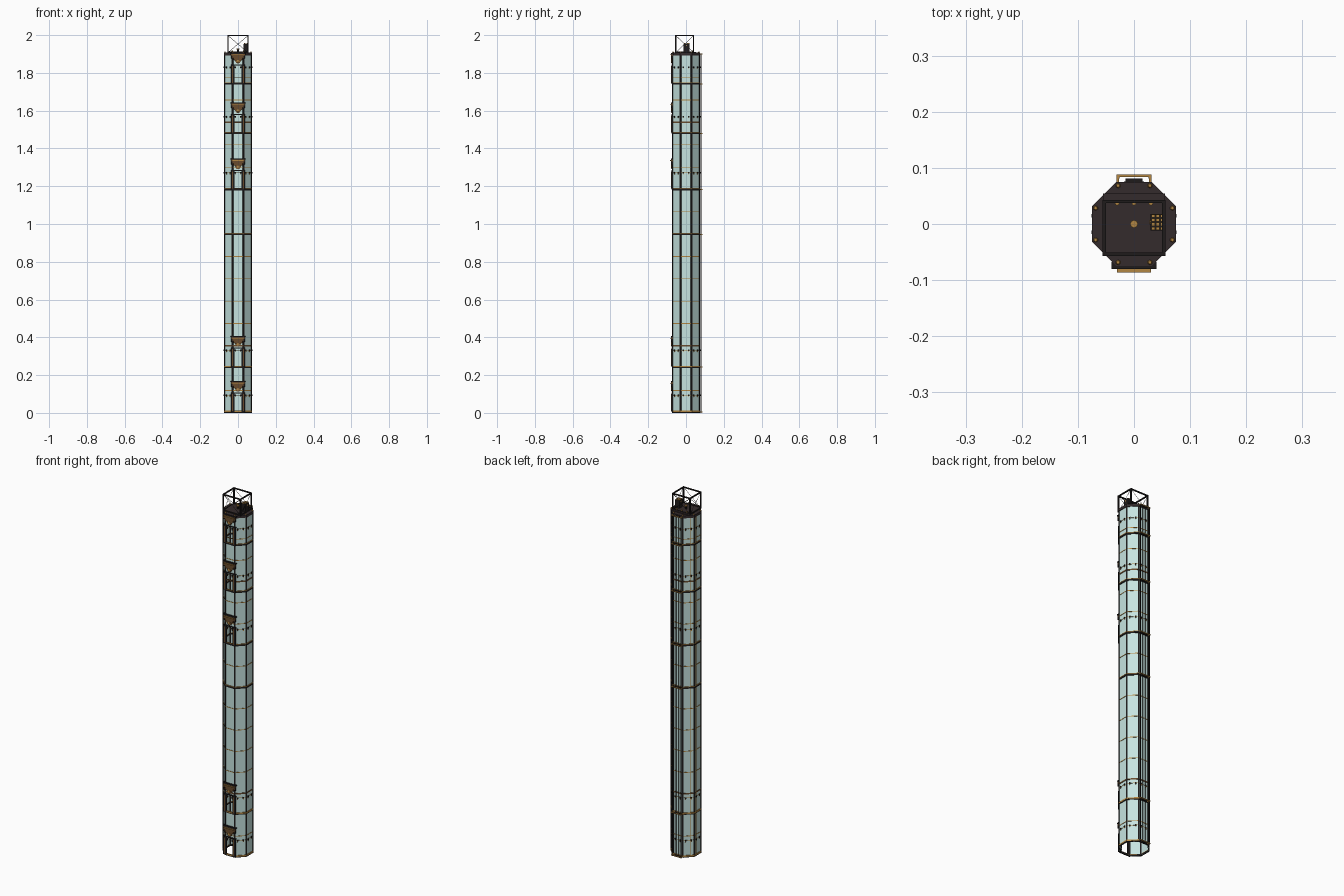
import bpy, bmesh
from math import pi, cos, sin, tan
from mathutils import Vector, Matrix

if "Cube" in bpy.data.objects:
    bpy.data.objects.remove(bpy.data.objects["Cube"])


def material(name, rgb):
    m = bpy.data.materials.new(name)
    m.use_nodes = True
    m.diffuse_color = (*rgb, 1)
    m.node_tree.nodes["Principled BSDF"].inputs["Base Color"].default_value = (*rgb, 1)
    return m


GLASS = material("pale glass", (0.57, 0.78, 0.75))
IRON = material("black iron", (0.013, 0.011, 0.011))
ROOF = material("dark roof", (0.034, 0.024, 0.025))
BRONZE = material("bronze", (0.14, 0.07, 0.026))
GOLD = material("gold", (0.45, 0.24, 0.055))

APOTHEM = 0.071
HALF = APOTHEM * tan(pi / 8)
TOP = 1.9
FLOORS = [0.005, 0.243, 1.183, 1.48, 1.742]
DOOR_HALF, DOOR_H = 0.02, 0.1


class Part:
    """Gathers simple solids into one object of one colour."""

    def __init__(self, name, mat):
        self.name, self.mat, self.bm = name, mat, bmesh.new()

    def box(self, center, size, turn=0):
        m = (Matrix.Rotation(turn, 4, 'Z') @ Matrix.Translation(center)
             @ Matrix.Diagonal((*size, 1)))
        bmesh.ops.create_cube(self.bm, size=1, matrix=m)

    def rod(self, a, b, r, sides=6, r2=None):
        a, b = Vector(a), Vector(b)
        d = b - a
        m = Matrix.Translation((a + b) / 2) @ d.to_track_quat('Z', 'Y').to_matrix().to_4x4()
        bmesh.ops.create_cone(self.bm, cap_ends=True, segments=sides, radius1=r,
                              radius2=r if r2 is None else r2, depth=d.length, matrix=m)

    def ring(self, z, height, out, depth):
        """Octagonal band whose outer faces stand `out` beyond the glass."""
        a = APOTHEM + out
        loops = []
        for ap, zz in ((a, z - height / 2), (a, z + height / 2),
                       (a - depth, z + height / 2), (a - depth, z - height / 2)):
            rad = ap / cos(pi / 8)
            loops.append([self.bm.verts.new((rad * cos(pi / 8 + k * pi / 4),
                                             rad * sin(pi / 8 + k * pi / 4), zz)) for k in range(8)])
        for i in range(4):
            p, q = loops[i], loops[(i + 1) % 4]
            for k in range(8):
                n = (k + 1) % 8
                self.bm.faces.new((p[k], p[n], q[n], q[k]))

    def done(self):
        bmesh.ops.recalc_face_normals(self.bm, faces=self.bm.faces)
        me = bpy.data.meshes.new(self.name)
        self.bm.to_mesh(me)
        self.bm.free()
        me.materials.append(self.mat)
        ob = bpy.data.objects.new(self.name, me)
        bpy.context.collection.objects.link(ob)


# Glass walls; the front wall is split around the open doorways
glass = Part("glass_walls", GLASS)
for k in range(8):
    if k != 6:
        glass.box((APOTHEM - 0.001, 0, TOP / 2), (0.002, 2 * HALF, TOP), k * pi / 4)
front = -APOTHEM + 0.001
for s in (-1, 1):
    w = HALF - DOOR_HALF
    glass.box((s * (DOOR_HALF + w / 2), front, TOP / 2), (w, 0.002, TOP))
for f, nxt in zip(FLOORS, FLOORS[1:] + [TOP]):
    low = f + DOOR_H
    glass.box((0, front, (low + nxt) / 2), (2 * DOOR_HALF, 0.002, nxt - low))
glass.done()

# Corner posts
posts = Part("corner_posts", IRON)
for k in range(8):
    posts.box((APOTHEM / cos(pi / 8) - 0.001, 0, TOP / 2), (0.006, 0.008, TOP), pi / 8 + k * pi / 4)
posts.done()

# Main rings at the landings, with gold trims that are broader on the lowest two
rings = Part("landing_rings", IRON)
trims = Part("gold_ring_trims", GOLD)
for z in FLOORS + [0.945]:
    rings.ring(z, 0.009, 0.003, 0.006)
    broad = z < 0.3
    trims.ring(z + (0.003 if broad else 0.0055), 0.007 if broad else 0.003, 0.0035, 0.006)
rings.done()
trims.done()

# Thin glazing bars at an even pitch, two of them heavier
bars = Part("gold_glazing_bars", GOLD)
heavy = Part("heavy_glazing_bars", BRONZE)
for i in range(1, 16):
    z = i * 0.1183
    if i in (3, 13):
        heavy.ring(z, 0.007, 0.002, 0.004)
    elif all(abs(z - f) > 0.02 for f in FLOORS + [0.945]):
        bars.ring(z, 0.0035, 0.0015, 0.003)
bars.done()
heavy.done()

# Lamp rail with small hanging lamps around every landing
rail = Part("lamp_rails", GOLD)
lamps = Part("lamp_holders", IRON)
bulbs = Part("lamp_bulbs", GOLD)
for f in FLOORS:
    z = f + 0.088
    rail.ring(z + 0.001, 0.002, 0.0012, 0.002)
    for k in range(8):
        for t in (-0.5, 0.5):
            lamps.box((APOTHEM + 0.002, t * HALF, z), (0.005, 0.006, 0.008), k * pi / 4)
            bulbs.box((APOTHEM + 0.002, t * HALF, z - 0.006), (0.004, 0.004, 0.004), k * pi / 4)
rail.done()
lamps.done()
bulbs.done()

# Doorways: jambs, lintel, fan crest and stepped canopy
jambs = Part("door_jambs", IRON)
canopy = Part("door_canopies", BRONZE)
crest = Part("door_crests", GOLD)
for f in FLOORS:
    y = -APOTHEM
    for s in (-1, 1):
        jambs.box((s * 0.028, y - 0.002, f + DOOR_H / 2), (0.019, 0.008, DOOR_H))
        canopy.box((s * 0.028, y - 0.0065, f + DOOR_H / 2), (0.005, 0.002, DOOR_H * 0.9))
        crest.rod((0, y - 0.006, f + DOOR_H + 0.012), (s * 0.024, y - 0.006, f + 0.132), 0.0016)
        jambs.box((s * 0.034, y - 0.004, f + 0.14), (0.008, 0.01, 0.014))
    jambs.box((0, y - 0.002, f + DOOR_H), (0.076, 0.008, 0.005))
    canopy.box((0, y - 0.004, f + 0.148), (0.074, 0.01, 0.02))
    jambs.box((0, y - 0.003, f + 0.161), (0.08, 0.012, 0.006))
    canopy.box((0, y - 0.004, f + 0.132), (0.05, 0.008, 0.012))
    canopy.rod((0, y, f + 0.121), (0, y - 0.007, f + 0.121), 0.014, 10)
    crest.box((0, y - 0.0075, f + 0.153), (0.06, 0.015, 0.003))
    crest.rod((0, y, f + 0.121), (0, y - 0.009, f + 0.121), 0.006, 8)
jambs.done()
canopy.done()
crest.done()

# Rear guide rails, cables and gold brackets
guides = Part("rear_guide_rails", IRON)
brackets = Part("rear_brackets", GOLD)
for s in (-1, 1):
    guides.box((s * 0.028, 0.083, TOP / 2), (0.004, 0.004, TOP))
    guides.rod((s * 0.008, 0.077, 0), (s * 0.008, 0.077, TOP), 0.0015)
for z in FLOORS + [0.945, TOP]:
    brackets.box((0, 0.086, z), (0.062, 0.004, 0.005))
    for s in (-1, 1):
        brackets.box((s * 0.029, 0.079, z), (0.004, 0.016, 0.005))
    guides.box((0, 0.076, z), (0.03, 0.01, 0.005))
guides.done()
brackets.done()

# Conduits up the rear corner on the right side
conduits = Part("side_conduits", GOLD)
conduits.box((APOTHEM + 0.001, 0.008, TOP / 2), (0.002, 0.0025, TOP), 3 * pi / 4)
conduits.box((APOTHEM + 0.001, -0.015, TOP / 2), (0.002, 0.0025, TOP), pi)
conduits.done()

# Roof slab, plinth and corner bolts
roof = Part("roof", ROOF)
rad = 0.075 / cos(pi / 8)
bmesh.ops.create_cone(roof.bm, cap_ends=True, segments=8, radius1=rad, radius2=rad, depth=0.014,
                      matrix=Matrix.Translation((0, 0, TOP)) @ Matrix.Rotation(pi / 8, 4, 'Z'))
roof.box((0, 0, 1.909), (0.11, 0.108, 0.004))
roof.box((0, -0.07, TOP), (0.078, 0.014, 0.012))
roof.done()
bolts = Part("roof_bolts", GOLD)
for k in range(8):
    a = pi / 8 + k * pi / 4
    bolts.rod((0.074 * cos(a), 0.074 * sin(a), 1.905), (0.074 * cos(a), 0.074 * sin(a), 1.912), 0.005, 6, 0.003)
bolts.done()

# Cage over the roof with crossed tie rods
cage = Part("roof_cage", IRON)
X, Y0, Y1, Z0, Z1 = 0.053, -0.054, 0.04, 1.908, 1.997
corners = [(-X, Y0), (X, Y0), (X, Y1), (-X, Y1)]
for i, (x, y) in enumerate(corners):
    u, v = corners[(i + 1) % 4]
    cage.box((x, y, (Z0 + Z1) / 2), (0.006, 0.006, Z1 - Z0 + 0.006))
    for z in (Z0 + 0.002, Z1):
        cage.box(((x + u) / 2, (y + v) / 2, z), (abs(x - u) + 0.006, abs(y - v) + 0.006, 0.006))
    cage.rod((x, y, Z0), (u, v, Z1), 0.001, 4)
    cage.rod((x, y, Z1), (u, v, Z0), 0.001, 4)
cage.done()

# Hoist machine: motor, grille, pulleys
motor = Part("hoist_motor", IRON)
motor.box((0.042, 0.003, 1.932), (0.026, 0.03, 0.044))
motor.rod((0, 0, 1.91), (0, 0, 1.925), 0.005, 8)
motor.done()
grille = Part("hoist_grille", GOLD)
for i in range(3):
    for j in range(4):
        grille.box((0.034 + i * 0.008, -0.008 + j * 0.0075, 1.955), (0.006, 0.0055, 0.004))
grille.rod((0, 0, 1.925), (0, 0, 1.93), 0.007, 8)
grille.rod((0.028, 0.003, 1.945), (0.056, 0.003, 1.945), 0.004, 8)
for x in (-0.03, 0, 0.03):
    grille.rod((x, 0.037, 1.91), (x, 0.037, 1.918), 0.004, 8)
grille.done()
